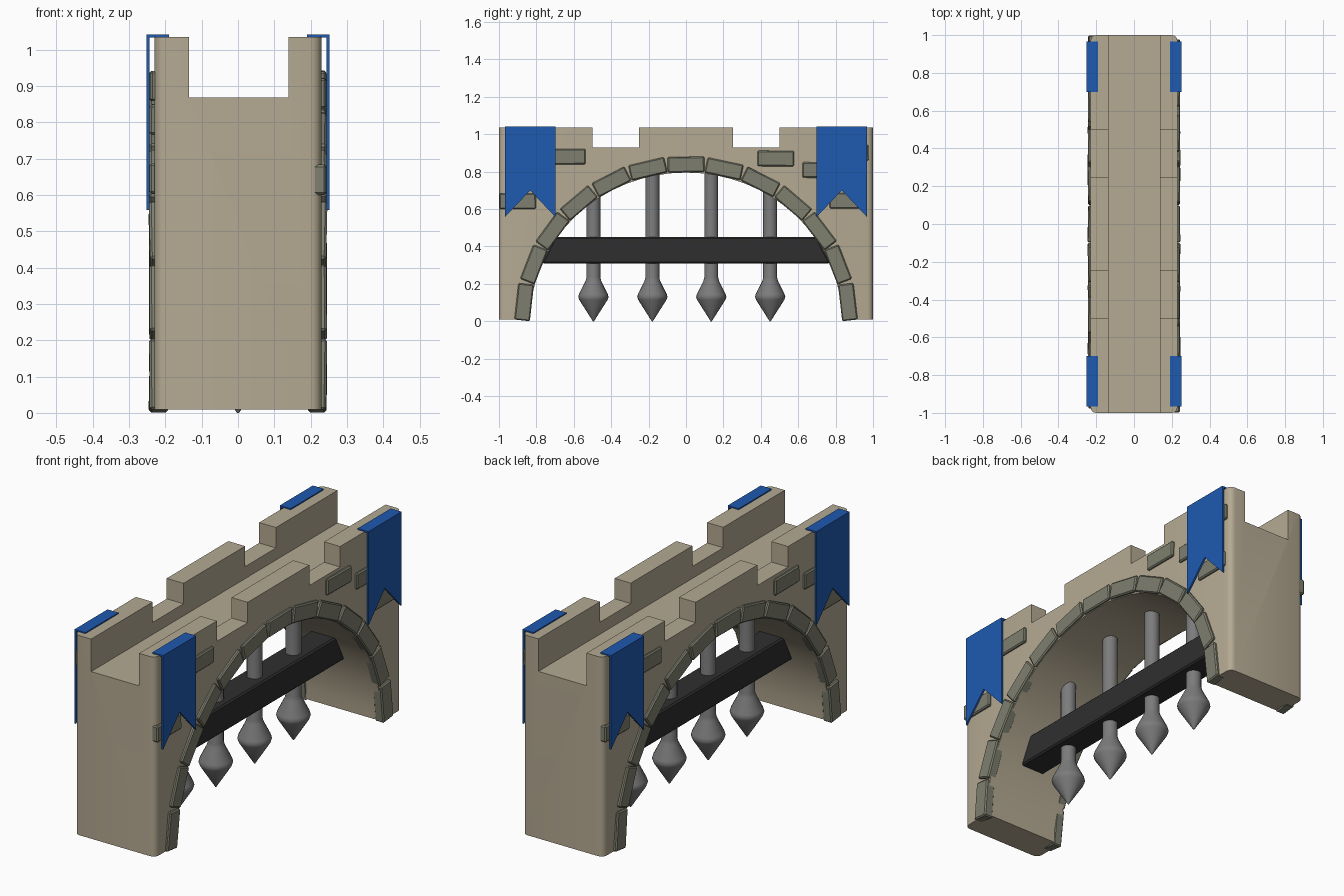
import bpy, bmesh, math, random
from mathutils import Matrix, Vector

if "Cube" in bpy.data.objects:
    bpy.data.objects.remove(bpy.data.objects["Cube"])

random.seed(4)


def material(name, rgb):
    m = bpy.data.materials.new(name)
    m.diffuse_color = (*rgb, 1)
    m.use_nodes = True
    m.node_tree.nodes["Principled BSDF"].inputs["Base Color"].default_value = m.diffuse_color
    return m


SAND = material("sandstone", (0.46, 0.40, 0.29))
STONE = material("grey_stone", (0.21, 0.215, 0.16))
BLUE = material("blue_cloth", (0.013, 0.10, 0.43))
IRON = material("iron", (0.2, 0.2, 0.2))
DARK = material("dark_beam", (0.028, 0.028, 0.028))


def finish(name, bm, mat):
    bmesh.ops.recalc_face_normals(bm, faces=bm.faces)
    me = bpy.data.meshes.new(name)
    bm.to_mesh(me)
    bm.free()
    ob = bpy.data.objects.new(name, me)
    bpy.context.collection.objects.link(ob)
    if mat:
        me.materials.append(mat)
    return ob


def smooth(ob, angle=30):
    bpy.ops.object.select_all(action='DESELECT')
    ob.select_set(True)
    bpy.context.view_layer.objects.active = ob
    bpy.ops.object.shade_smooth_by_angle(angle=math.radians(angle))


def add_prism(bm, pts, x0, x1):
    """Extrude a (y, z) outline from x0 to x1."""
    f = bm.faces.new([bm.verts.new((x0, y, z)) for y, z in pts])
    ext = bmesh.ops.extrude_face_region(bm, geom=[f])["geom"]
    moved = [v for v in ext if isinstance(v, bmesh.types.BMVert)]
    bmesh.ops.translate(bm, verts=moved, vec=(x1 - x0, 0, 0))


def box(name, size, matrix, mat, bevel=0.0):
    bm = bmesh.new()
    bmesh.ops.create_cube(bm, size=1)
    bmesh.ops.scale(bm, vec=size, verts=bm.verts)
    if bevel:
        bmesh.ops.bevel(bm, geom=bm.edges[:], offset=bevel, segments=1, affect='EDGES')
    bm.transform(matrix)
    return finish(name, bm, mat)


def wobble(amount=0.02):
    r = lambda: random.uniform(-amount, amount)
    return Matrix.Rotation(r(), 4, 'X') @ Matrix.Rotation(r(), 4, 'Y') @ Matrix.Rotation(r(), 4, 'Z')


# Wall: battlement and arch outline, rounded at the end corners
A, B, HALF, N = 0.835, 0.795, 0.23, 32
half = [(1, 0.01), (1, 1.035), (0.5, 1.035), (0.5, 0.93), (0.25, 0.93), (0.25, 1.035)]
outline = half + [(-y, z) for y, z in reversed(half)]
outline += [(-A * math.cos(math.pi * i / N), max(0.01, B * math.sin(math.pi * i / N)))
            for i in range(N + 1)]
bm = bmesh.new()
add_prism(bm, outline, -HALF, HALF)
corners = [e for e in bm.edges if all(abs(abs(v.co.y) - 1) < 1e-4 for v in e.verts)
           and abs(e.verts[0].co.z - e.verts[1].co.z) > 0.5]
bmesh.ops.bevel(bm, geom=corners, offset=0.03, segments=4, profile=0.5, affect='EDGES')
wall = finish("wall", bm, SAND)

# Walkway channel cut between the parapets
cutter = box("walkway_cutter", (0.273, 2.4, 0.4), Matrix.Translation((0.002, 0, 1.068)), SAND)
mod = wall.modifiers.new("walkway", 'BOOLEAN')
mod.object, mod.operation, mod.solver = cutter, 'DIFFERENCE', 'EXACT'
bpy.context.view_layer.objects.active = wall
bpy.ops.object.modifier_apply(modifier="walkway")
bpy.data.objects.remove(cutter)
smooth(wall)

# Equally spaced stations along the arch ring
COUNT = 13
ring = [Vector((0, 0.872 * math.cos(math.pi * i / 1000), 0.838 * math.sin(math.pi * i / 1000)))
        for i in range(1001)]
dist = [0.0]
for p, q in zip(ring, ring[1:]):
    dist.append(dist[-1] + (q - p).length)
stations = []
for k in range(COUNT):
    d = dist[-1] * (k + 0.5) / COUNT
    i = min(range(1, 1000), key=lambda j: abs(dist[j] - d))
    t = ring[i + 1] - ring[i - 1]
    stations.append((ring[i], math.atan2(t.z, t.y)))

# Loose wall bricks: centre y, centre z (other face is the same, turned half round)
BRICKS = [(-0.635, 0.88), (-0.9, 0.642), (0.48, 0.87), (0.72, 0.808), (0.865, 0.645), (0.88, 0.9)]

for side, turn in (("right", 0), ("left", math.pi)):
    R = Matrix.Rotation(turn, 4, 'Z')
    for k, (p, a) in enumerate(stations):
        M = (R @ Matrix.Translation((0.219, p.y, p.z)) @ Matrix.Rotation(a, 4, 'X') @ wobble())
        box(f"arch_stone_{side}_{k}", (0.05, 0.196, 0.083), M, STONE, 0.006)
    for k, (y, z) in enumerate(BRICKS):
        M = R @ Matrix.Translation((0.225, y, z)) @ wobble(0.012)
        box(f"brick_{side}_{k}", (0.036, 0.195, 0.083), M, STONE, 0.006)
    # Swallow-tailed banners folded over the parapet
    for k, y in enumerate((-0.833, 0.833)):
        bm = bmesh.new()
        w = 0.134
        add_prism(bm, [(y - w, 1.041), (y - w, 0.558), (y, 0.7), (y + w, 0.558), (y + w, 1.041)],
                  0.243, 0.252)
        add_prism(bm, [(y - w, 1.033), (y + w, 1.033), (y + w, 1.041), (y - w, 1.041)],
                  0.19, 0.243)
        bm.transform(R)
        finish(f"banner_{side}_{k}", bm, BLUE)

# Portcullis beam, ends following the arch
bm = bmesh.new()
add_prism(bm, [(-0.77, 0.31), (0.77, 0.31), (0.7, 0.45), (-0.7, 0.45)], -0.07, 0.07)
bmesh.ops.bevel(bm, geom=bm.edges[:], offset=0.008, segments=1, affect='EDGES')
finish("portcullis_beam", bm, DARK)

# Portcullis spikes: lathed bar with spear tip
SEG = 20
for k, y in enumerate((-0.495, -0.18, 0.135, 0.45)):
    top = B * math.sqrt(1 - (y / A) ** 2) + 0.03
    profile = [(0.003, 0), (0.076, 0.115), (0.081, 0.13), (0.077, 0.145),
               (0.042, 0.215), (0.037, 0.235), (0.037, top)]
    bm = bmesh.new()
    rings = [[bm.verts.new((r * math.cos(2 * math.pi * s / SEG),
                            y + r * math.sin(2 * math.pi * s / SEG), z)) for s in range(SEG)]
             for r, z in profile]
    for lo, hi in zip(rings, rings[1:]):
        for s in range(SEG):
            n = (s + 1) % SEG
            bm.faces.new((lo[s], lo[n], hi[n], hi[s]))
    bm.faces.new(rings[0])
    bm.faces.new(rings[-1])
    smooth(finish(f"portcullis_spike_{k}", bm, IRON), 45)
